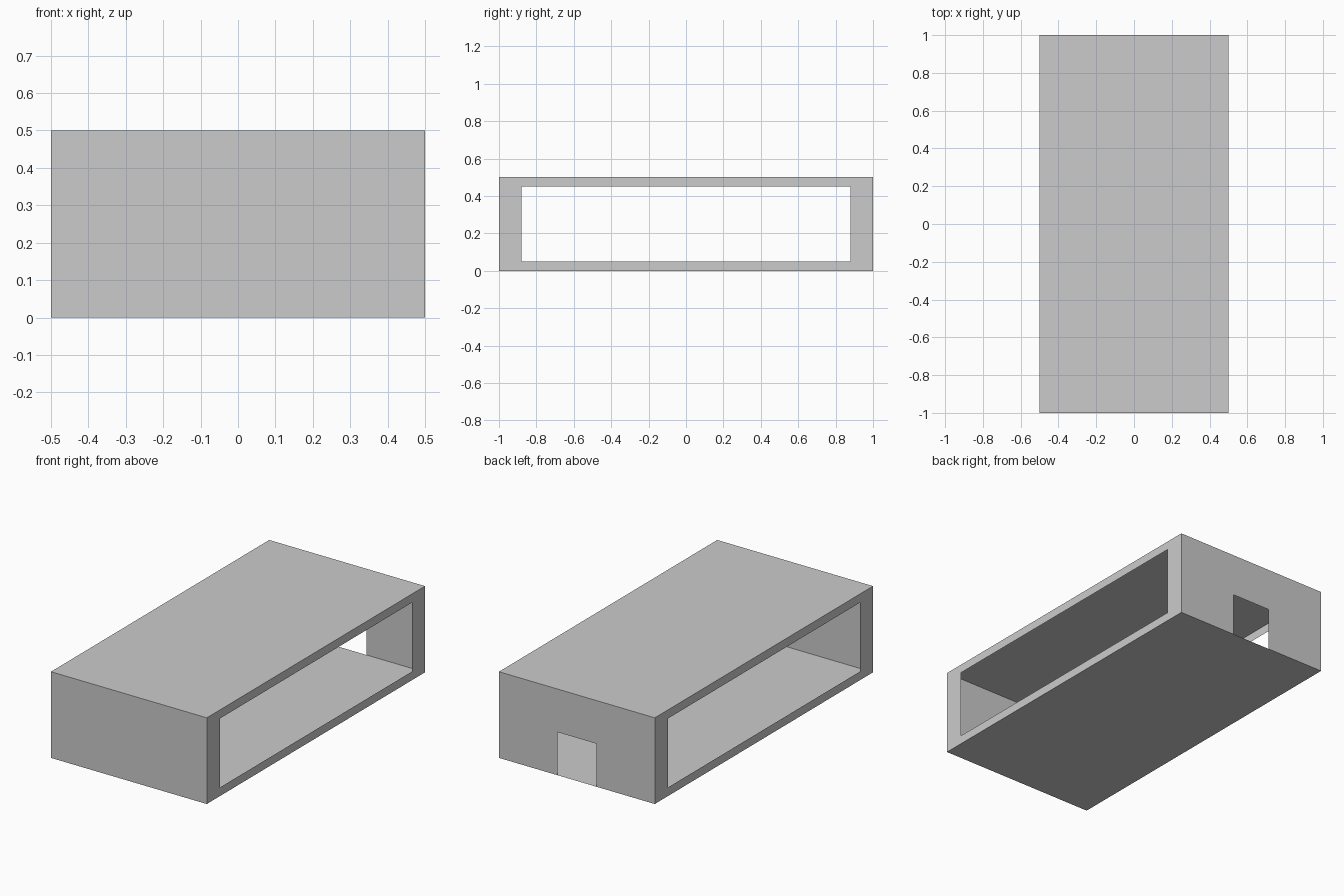
import bpy, bmesh
from mathutils import Vector

if "Cube" in bpy.data.objects:
    bpy.data.objects.remove(bpy.data.objects["Cube"])

W, L, H = 0.5, 1.0, 0.5          # half width, half length, height


def panel(name, origin, u, v, us, vs, hole=None):
    """Thin flat panel gridded at us x vs; the cell `hole` is left open."""
    bm = bmesh.new()
    o, u, v = Vector(origin), Vector(u), Vector(v)
    grid = [[bm.verts.new(o + u * a + v * b) for b in vs] for a in us]
    for i in range(len(us) - 1):
        for j in range(len(vs) - 1):
            if (i, j) != hole:
                bm.faces.new((grid[i][j], grid[i + 1][j],
                              grid[i + 1][j + 1], grid[i][j + 1]))
    # merge the cells of each strip into clean faces
    bmesh.ops.dissolve_limit(bm, angle_limit=0.01, verts=bm.verts, edges=bm.edges)
    me = bpy.data.meshes.new(name)
    bm.to_mesh(me)
    bm.free()
    ob = bpy.data.objects.new(name, me)
    bpy.context.collection.objects.link(ob)
    return ob


X, Y, Z = (1, 0, 0), (0, 1, 0), (0, 0, 1)
NX, NY = (-1, 0, 0), (0, -1, 0)

# Floor and roof sheets
panel("floor", (0, 0, 0), Y, X, (-L, L), (-W, W))
panel("roof", (0, 0, H), X, Y, (-W, W), (-L, L))

# Closed front wall
panel("front_wall", (0, -L, 0), X, Z, (-W, W), (0, H))

# Back wall with a doorway reaching the floor
panel("back_wall", (0, L, 0), NX, Z, (-W, -0.125, 0.125, W), (0, 0.25, H), (1, 0))

# Long side walls, each a frame around a wide opening
for name, x, u in (("right_side_frame", W, Y), ("left_side_frame", -W, NY)):
    panel(name, (x, 0, 0), u, Z, (-L, -0.88, 0.88, L), (0, 0.05, 0.45, H), (1, 1))
